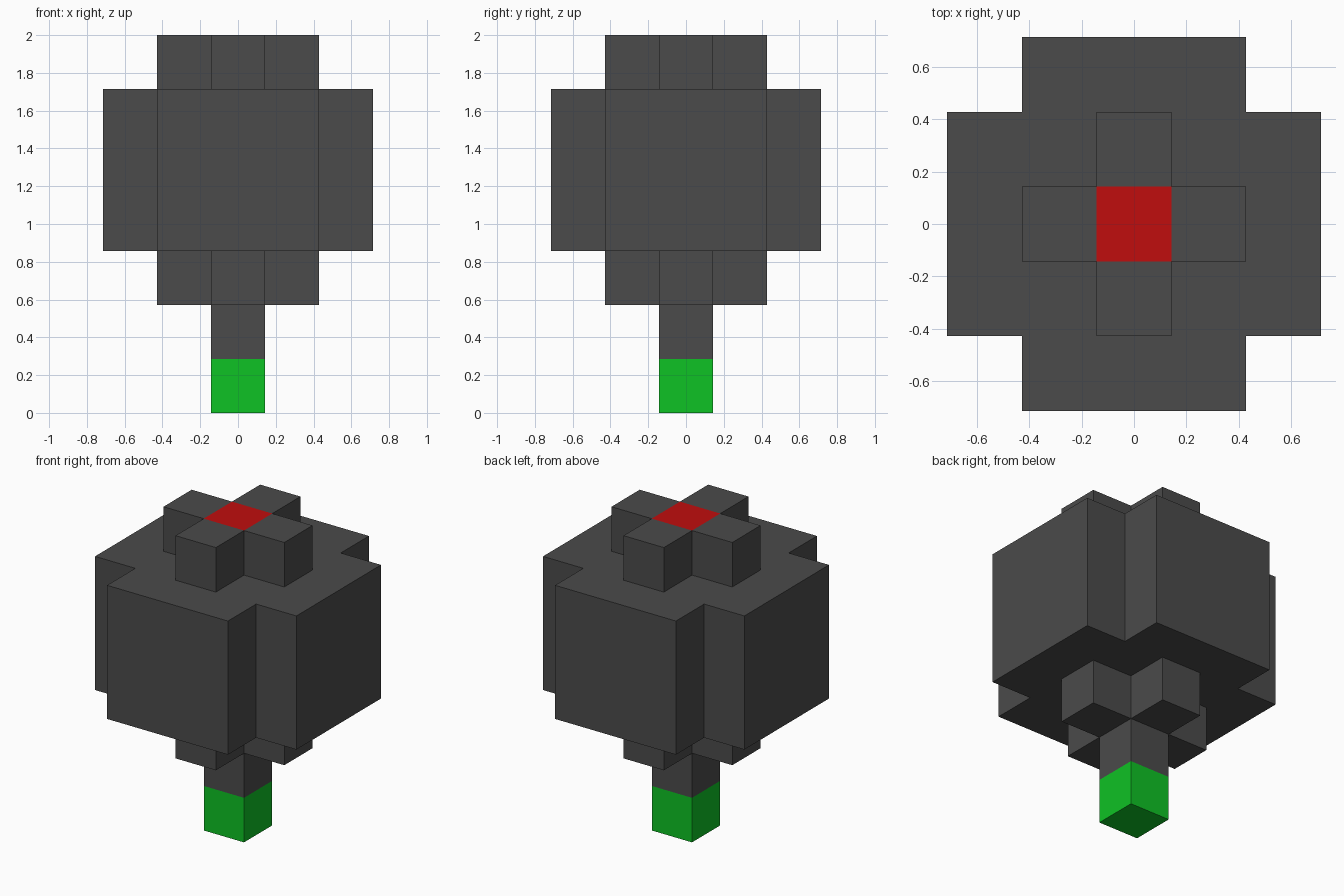
import bpy, bmesh

if "Cube" in bpy.data.objects:
    bpy.data.objects.remove(bpy.data.objects["Cube"], do_unlink=True)

U = 2 / 7  # one block; the model is seven blocks tall


def material(name, color):
    m = bpy.data.materials.new(name)
    m.use_nodes = True
    m.diffuse_color = color
    m.node_tree.nodes["Principled BSDF"].inputs["Base Color"].default_value = color
    return m


GREY = material("dark grey", (0.07, 0.07, 0.07, 1))
GREEN = material("bright green", (0.0045, 0.54, 0.018, 1))
RED = material("deep red", (0.53, 0.004, 0.004, 1))


def extruded(name, rects, z0, z1, mats):
    """Raise a group of touching floor rectangles (x0, x1, y0, y1), in blocks."""
    bm = bmesh.new()
    for x0, x1, y0, y1 in rects:
        corners = ((x0, y0), (x1, y0), (x1, y1), (x0, y1))
        bm.faces.new([bm.verts.new((x * U, y * U, z0 * U)) for x, y in corners])
    bmesh.ops.remove_doubles(bm, verts=bm.verts[:], dist=1e-4)
    geom = bmesh.ops.extrude_face_region(bm, geom=bm.faces[:], use_keep_orig=True)["geom"]
    top = [v for v in geom if isinstance(v, bmesh.types.BMVert)]
    bmesh.ops.translate(bm, verts=top, vec=(0, 0, (z1 - z0) * U))
    bmesh.ops.recalc_face_normals(bm, faces=bm.faces[:])
    mesh = bpy.data.meshes.new(name)
    bm.to_mesh(mesh)
    bm.free()
    for m in mats:
        mesh.materials.append(m)
    obj = bpy.data.objects.new(name, mesh)
    bpy.context.collection.objects.link(obj)
    return obj


def cross(inner, outer):
    """Centre square plus four arms."""
    i, o = inner, outer
    return [(-i, i, -i, i), (i, o, -i, i), (-o, -i, -i, i),
            (-i, i, i, o), (-i, i, -o, -i)]


# Stem: green foot and grey shaft
square = [(-0.5, 0.5, -0.5, 0.5)]
extruded("stem_foot", square, 0, 1, [GREEN])
extruded("stem_shaft", square, 1, 2, [GREY])

# Body: small collar, large notched block, small crown
extruded("lower_collar", cross(0.5, 1.5), 2, 3, [GREY])
extruded("main_body", cross(1.5, 2.5), 3, 6, [GREY])
crown = extruded("top_crown", cross(0.5, 1.5), 6, 7, [GREY, RED])

# Red button on the centre of the crown's top
for p in crown.data.polygons:
    if p.normal.z > 0.9 and p.center.xy.length < 0.01:
        p.material_index = 1
